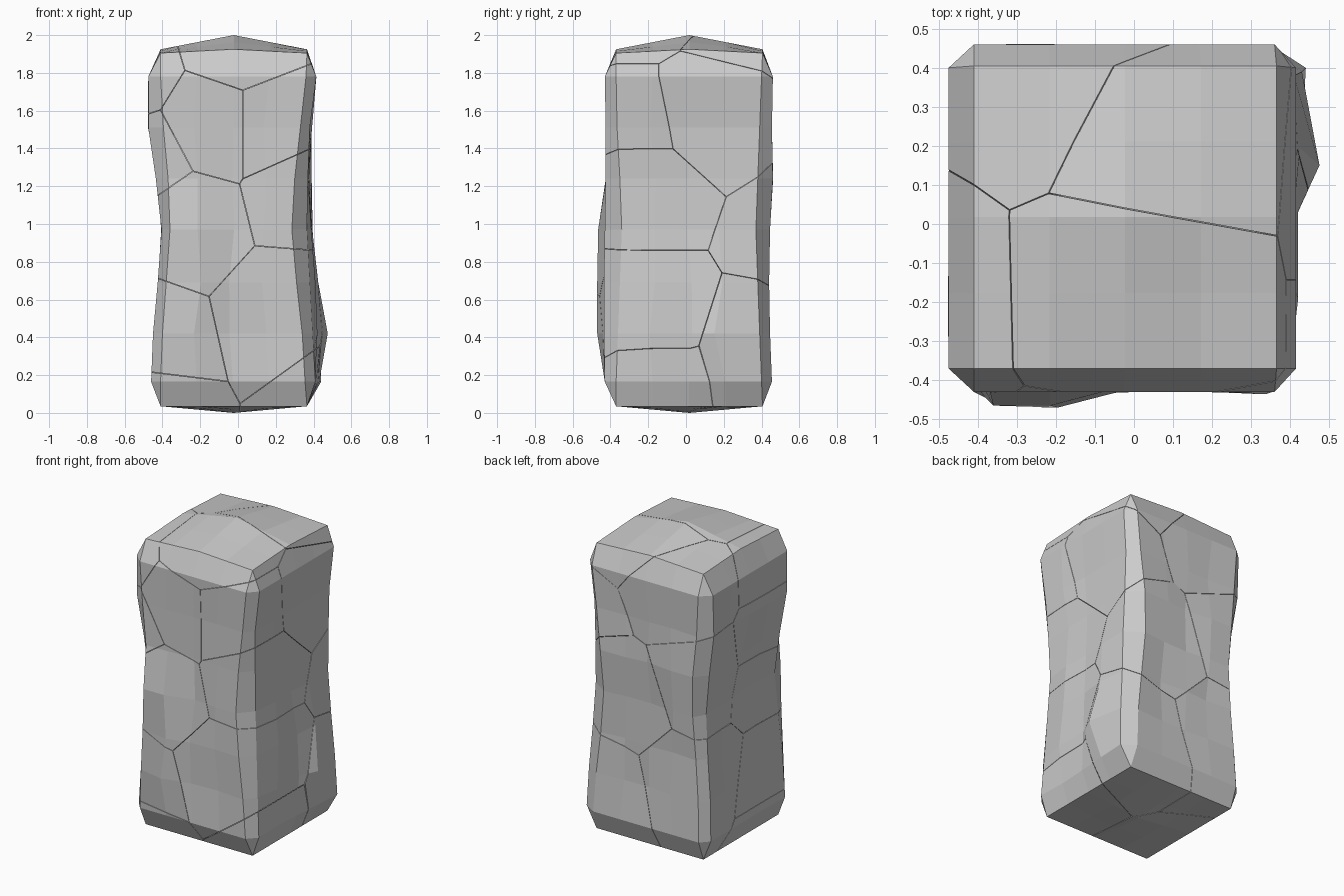
import bpy, bmesh, random
from mathutils import Vector

if "Cube" in bpy.data.objects:
    bpy.data.objects.remove(bpy.data.objects["Cube"])

random.seed(4)
N = 4                                                  # segments across each face
GAP = .0012                                            # half width of the cracks
LEVELS = [0.165, 0.42, 0.69, 0.97, 1.24, 1.51, 1.78]

# per level: how far each face stands out, and where its flat part ends
DEPTH = {
    "front": [.43, .435, .435, .43, .425, .425, .43],
    "right": [.44, .43, .41, .395, .39, .39, .415],
    "back":  [.455, .445, .44, .445, .46, .455, .46],
    "left":  [.46, .45, .425, .405, .435, .475, .475],
}
EDGE = {
    "front": [.37, .36, .35, .34, .35, .365, .37],
    "right": [.355, .34, .31, .285, .30, .33, .36],
    "back":  [.40, .39, .38, .37, .38, .39, .40],
    "left":  [.41, .40, .38, .36, .37, .395, .41],
}
# local bulges and dents: (face, level, column) -> extra depth
BULGE = {("right", 1, 3): .045, ("right", 2, 3): .015, ("right", 1, 2): -.01,
         ("right", 0, 0): -.03, ("right", 1, 0): -.035, ("right", 2, 0): -.03,
         ("right", 3, 0): -.03, ("right", 4, 0): -.02, ("right", 5, 0): -.01,
         ("right", 0, 1): -.035, ("right", 0, 2): -.025, ("right", 0, 3): -.01,
         ("front", 1, 1): .035, ("front", 2, 0): .01, ("front", 2, 1): .035,
         ("front", 3, 0): .035, ("front", 3, 1): .035}
SIDES = ["front", "right", "back", "left"]
CAP = {"front": .37, "right": .365, "back": .405, "left": .41}


def place(side, t, depth, lo, hi, z):
    """Point on a face; t runs 0..1 counter-clockwise round the pillar."""
    s = -lo + (hi + lo) * t
    if side == "front":
        return Vector((s, -depth, z))
    if side == "right":
        return Vector((depth, s, z))
    if side == "back":
        return Vector((-s, depth, z))
    return Vector((-depth, -s, z))


def cap_z(u, v, top):
    a, b = 1 - abs(2 * u - 1), 1 - abs(2 * v - 1)
    return 1.905 + .02 * (a + b) + .055 * a * b if top else .035 - .035 * a * b


def side_grid(k):
    side, before, after = SIDES[k], SIDES[k - 1], SIDES[(k + 1) % 4]
    ends = [[place(side, c / N, CAP[side], CAP[before], CAP[after], cap_z(c / N, 0, top))
             for c in range(N + 1)] for top in (False, True)]
    rows = []
    for i, z in enumerate(LEVELS):
        row = []
        for c in range(N + 1):
            inner = 0 < c < N and 0 < i < 6
            noise = random.uniform(-.02, .002) if inner else 0
            d = DEPTH[side][i] + BULGE.get((side, i, c), noise)
            t = c / N + (random.uniform(-.03, .03) if inner else 0)
            if (side, i, c) == ("right", 1, 3):
                t = .68
            row.append(place(side, t, d, EDGE[before][i], EDGE[after][i], z))
        rows.append(row)
    return [ends[0]] + rows + [ends[1]]


def add_grid(bm, rows):
    vs = [[bm.verts.new(p) for p in r] for r in rows]
    for r0, r1 in zip(vs, vs[1:]):
        for j in range(len(r0) - 1):
            bm.faces.new((r0[j], r0[j + 1], r1[j + 1], r1[j]))


# whole pillar: four uneven faces, chamfered corners, domed ends
body = bmesh.new()
grids = [side_grid(k) for k in range(4)]
for k in range(4):
    add_grid(body, grids[k])
    add_grid(body, [[a[-1], b[0]] for a, b in zip(grids[k], grids[(k + 1) % 4])])
for top in (False, True):
    add_grid(body, [[Vector((-.41 + .775 * i / N, -.37 + .775 * j / N, cap_z(i / N, j / N, top)))
                     for i in range(N + 1)] for j in range(N + 1)])
bmesh.ops.remove_doubles(body, verts=body.verts[:], dist=.0005)
bmesh.ops.recalc_face_normals(body, faces=body.faces[:])

# crack centres: each chunk is the part of the pillar nearest to one of these
SEEDS = [Vector(p) for p in (
    (-.15, -.2, 1.5), (.2, -.2, 1.5), (.015, -.2, 1.98), (-.62, -.2, 1.79),
    (-.47, -.2, 1.33), (-.274, -.2, 1.045), (.336, -.2, 1.195), (.285, -.2, .54),
    (-.517, -.2, .36), (-.55, -.2, .09), (.563, -.2, .154),
    (.34, .12, 1.55), (-.2, .38, 1.75), (-.4, .35, 1.15), (.15, .5, .95),
    (-.3, .35, .5), (.3, .4, .35), (.1, .25, 2.0))]

# split the pillar into chunks along the cracks
count = 0
for a in SEEDS:
    bm = body.copy()
    for b in sorted((s for s in SEEDS if s is not a), key=lambda s: (s - a).length):
        n = (b - a).normalized()
        bmesh.ops.bisect_plane(bm, geom=bm.verts[:] + bm.edges[:] + bm.faces[:], dist=1e-5,
                               plane_co=(a + b) / 2 - n * GAP, plane_no=n, clear_outer=True)
        rim = [e for e in bm.edges if e.is_boundary]
        if rim:
            bmesh.ops.holes_fill(bm, edges=rim, sides=0)
        if not bm.faces:
            break
    if bm.faces:
        count += 1
        bmesh.ops.recalc_face_normals(bm, faces=bm.faces[:])
        mesh = bpy.data.meshes.new(f"rock_chunk_{count}")
        bm.to_mesh(mesh)
        bpy.context.collection.objects.link(bpy.data.objects.new(f"rock_chunk_{count}", mesh))
    bm.free()
body.free()
